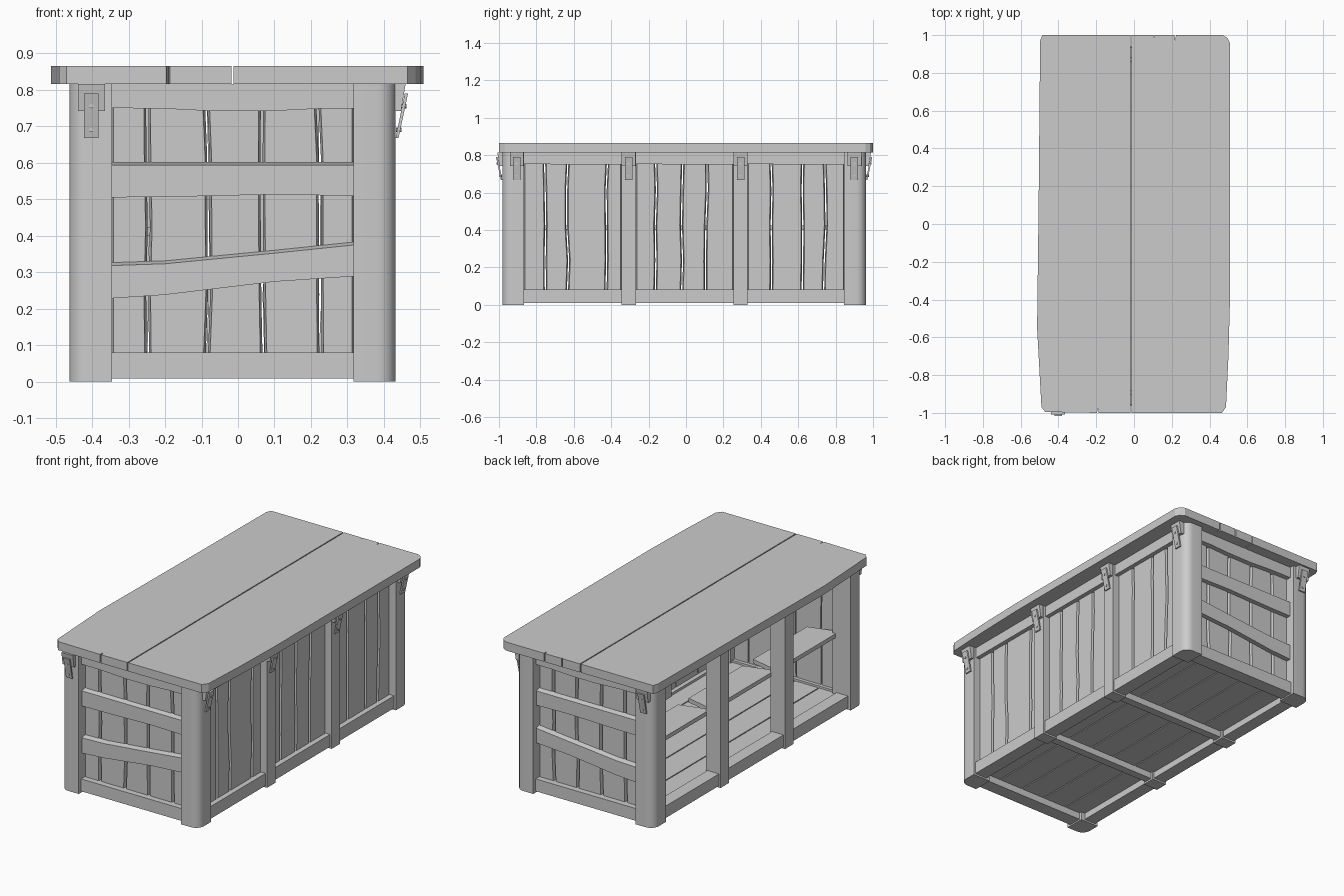
import bpy, bmesh, math, random
from mathutils import Vector

random.seed(4)
if "Cube" in bpy.data.objects:
    bpy.data.objects.remove(bpy.data.objects["Cube"])

wood = bpy.data.materials.new("grey wood")
wood.use_nodes = True
GREY = (0.6, 0.6, 0.6, 1)
wood.diffuse_color = GREY
wood.node_tree.nodes["Principled BSDF"].inputs["Base Color"].default_value = GREY


# Maps from (along, across, depth) to model space
def flat(u, v, d):
    return (u, v, d)


def end_wall(s):
    return lambda u, z, d: (u, s * d - (0.02 if s > 0 else 0), z)


def side_wall(s):
    return lambda u, z, d: (s * d, u, z)


def prism(name, outline, d0, d1, place=flat, back=None, smooth=False):
    """Extrude an outline from d0 to d1; back may be a different outline."""
    bm = bmesh.new()
    back = back or outline
    a = [bm.verts.new(place(u, v, d0)) for u, v in back]
    b = [bm.verts.new(place(u, v, d1)) for u, v in outline]
    bm.faces.new(a)
    bm.faces.new(b)
    n = len(a)
    for i in range(n):
        j = (i + 1) % n
        bm.faces.new((a[i], a[j], b[j], b[i]))
    bmesh.ops.recalc_face_normals(bm, faces=bm.faces)
    mesh = bpy.data.meshes.new(name)
    bm.to_mesh(mesh)
    bm.free()
    mesh.materials.append(wood)
    obj = bpy.data.objects.new(name, mesh)
    bpy.context.collection.objects.link(obj)
    if smooth:
        bpy.ops.object.select_all(action='DESELECT')
        obj.select_set(True)
        bpy.context.view_layer.objects.active = obj
        bpy.ops.object.shade_smooth_by_angle(angle=math.radians(35))
    return obj


def box(name, x0, x1, y0, y1, z0, z1):
    return prism(name, [(x0, y0), (x1, y0), (x1, y1), (x0, y1)], z0, z1)


def plank_wall(name, seams, z0, z1, d0, d1, place):
    """Uneven upright planks with tapering gaps between them."""
    levels = [z0 + (z1 - z0) * i / 4 for i in range(5)]
    last = len(seams) - 1
    curves = [[u + (random.uniform(-.007, .007) if 0 < i < last else 0) for _ in levels]
              for i, u in enumerate(seams)]

    def shape(l, r, gap):
        return ([(u + gap, z) for u, z in zip(l, levels)]
                + [(u - gap, z) for u, z in reversed(list(zip(r, levels)))])
    for l, r in zip(curves, curves[1:]):
        prism(name, shape(l, r, .009), d0, d1, place, back=shape(l, r, .003))


# Table top: two boards with a seam and small edge splits
prism("top_board_right_half", [
    (-.018, -1), (-.187, -1), (-.191, -.97), (-.196, -1), (-.47, -.995), (-.49, -.97),
    (-.513, -.55), (-.505, .1), (-.497, .97), (-.485, 1), (-.018, 1)], .815, .865)
prism("top_board_left_half", [
    (-.012, -1), (.465, -1), (.487, -.97), (.5, -.7), (.508, -.4), (.508, .96), (.495, .985),
    (.47, 1), (.222, 1), (.218, .97), (.214, 1), (.108, 1), (.105, .985), (.102, 1),
    (-.012, 1)], .815, .865)

# Corner posts with a rounded outer corner
for sx, xo, xi in ((-1, -.462, -.345), (1, .432, .317)):
    for sy, yo, yi in ((-1, -.982, -.865), (1, .962, .845)):
        r = .05
        outline = [(xi, yi), (xo, yi)]
        for i in range(7):
            t = math.pi / 2 * i / 6
            outline.append((xo - sx * r * (1 - math.cos(t)), yo - sy * r * (1 - math.sin(t))))
        outline.append((xi, yo))
        prism("corner_post", outline, 0, .815, smooth=True)

# Middle posts on both long sides
for y0, y1 in ((-.345, -.268), (.253, .33)):
    box("middle_post", .335, .43, y0, y1, 0, .815)
    box("middle_post", -.455, -.36, y0, y1, 0, .815)
    box("floor_beam", -.4, .38, y0 + .015, y1 - .015, .01, .05)

# End walls: planks, top and bottom rails, two crooked cross rails
L, R = -.35, .322
for s in (-1, 1):
    place = end_wall(s)
    plank_wall("end_plank", [L, -.243, -.085, .07, .22, R], .05, .8, .9, .925, place)
    prism("end_bottom_rail", [(L, .008), (R, .008), (R, .08), (L, .08)], .88, .96, place)
    prism("end_top_rail", [(L, .75), (-.2, .748), (-.06, .741), (.1, .742), (.22, .748),
                           (R, .748), (R, .815), (L, .815)], .9, .955, place)
    for low, high in (([.505, .506, .513, .509], [.593, .593, .593, .593]),
                      ([.228, .238, .274, .289], [.318, .323, .352, .375])):
        us = (L, -.2, .1, R)

        def rail(rise):
            return list(zip(us, low)) + [(u, z + rise) for u, z in reversed(list(zip(us, high)))]
        prism("end_cross_rail", rail(0), .922, .953, place, back=rail(.009))

# Closed long side: planks and rails in three bays
closed, opened = side_wall(1), side_wall(-1)
for seams in ([-.87, -.752, -.632, -.425, -.34],
              [-.272, -.16, -.022, .11, .258],
              [.325, .46, .618, .742, .85]):
    a, b = seams[0], seams[-1]
    plank_wall("side_plank", seams, .05, .8, .365, .39, closed)
    prism("side_bottom_rail", [(a, .01), (b, .01), (b, .082), (a, .082)], .34, .42, closed)
    prism("side_top_rail", [(a, .752), (b, .75), (b, .815), (a, .815)], .365, .415, closed)
    # Open long side: bottom rail and a shelf behind the posts
    prism("open_side_rail", [(a, .01), (b, .01), (b, .08), (a, .08)], .37, .445, opened)
    prism("shelf", [(-.365, a - .03), (-.19, a + .02), (-.19, b - .01), (-.365, b + .03)], .4, .424)

# Floor boards running lengthwise
for i in range(5):
    x = -.4 + i * .158
    box("floor_board", x, x + .152, -.91, .89, .048, .068)


# Leaning brackets under the top, each with a block, strap and two bolts
def bracket(u0, face, place):
    def turned(d, z, u):
        return place(u, z, d)
    prism("bracket_block", [(face - .01, .815), (face + .028, .815), (face + .016, .742),
                            (face - .01, .742)], u0 - .037, u0 + .037, turned)
    prism("bracket_strap", [(face + .001, .668), (face + .009, .668), (face + .035, .79),
                            (face + .026, .79)], u0 - .02, u0 + .02, turned)
    for z, d in ((.755, .026), (.69, .012)):
        ring = [(u0 + .006 * math.cos(k * math.pi / 4), z + .006 * math.sin(k * math.pi / 4))
                for k in range(8)]
        prism("bracket_bolt", ring, face + d - .01, face + d + .005, place)


for y in (-.905, -.307, .292, .9):
    bracket(y, .431, closed)
for s in (-1, 1):
    bracket(-.402, .981, end_wall(s))
